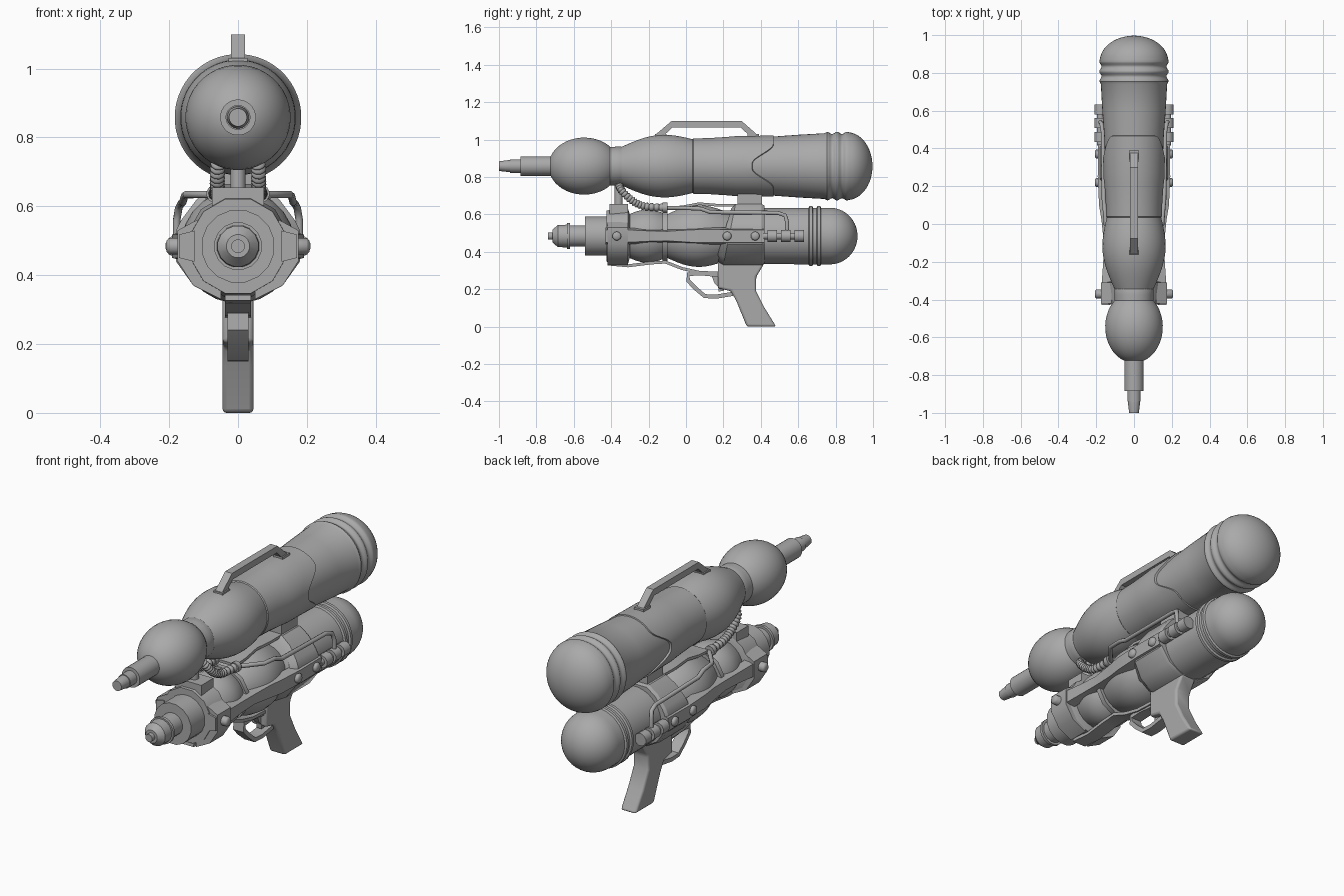
import bpy, bmesh, math
from mathutils import Vector

cube = bpy.data.objects.get("Cube")
if cube:
    bpy.data.objects.remove(cube, do_unlink=True)

grey = bpy.data.materials.new("plain grey")
grey.use_nodes = True
grey.diffuse_color = (0.4, 0.4, 0.4, 1)
grey.node_tree.nodes["Principled BSDF"].inputs["Base Color"].default_value = (0.4, 0.4, 0.4, 1)
TANK_Z, BODY_Z = 0.858, 0.484


def finish(name, bm, angle):
    bmesh.ops.recalc_face_normals(bm, faces=bm.faces)
    mesh = bpy.data.meshes.new(name)
    bm.to_mesh(mesh)
    bm.free()
    mesh.materials.append(grey)
    mesh.shade_smooth()
    mesh.set_sharp_from_angle(angle=math.radians(angle))
    obj = bpy.data.objects.new(name, mesh)
    bpy.context.collection.objects.link(obj)
    return obj


def loft(name, sections, angle=35, caps=True):
    """Skin a row of equal-sized closed sections."""
    bm = bmesh.new()
    rings = [[bm.verts.new(p) for p in s] for s in sections]
    n = len(rings[0])
    for a, b in zip(rings, rings[1:]):
        for i in range(n):
            bm.faces.new((a[i], a[(i + 1) % n], b[(i + 1) % n], b[i]))
    if caps:
        bm.faces.new(rings[0])
        bm.faces.new(rings[-1])
    return finish(name, bm, angle)


def lathe(name, profile, z, segs=40, shift=None, caps=True):
    """Turn (y, radius) pairs about a line along y."""
    sections = []
    for y, r in profile:
        ring = []
        for i in range(segs):
            a = math.tau * (i + 0.5) / segs
            dy = shift(a, y) if shift else 0
            ring.append((r * math.sin(a), y + dy, z + r * math.cos(a)))
        sections.append(ring)
    return loft(name, sections, caps=caps)


def bulge(y0, y1, r0, r1, rise, n=14):
    return [(y0 + (y1 - y0) * t, r0 + (r1 - r0) * t + rise * math.sin(math.pi * t))
            for t in [i / n for i in range(n + 1)]]


def ball(yc, half, r, start, end, n=16):
    """Profile of an ellipse between two angles measured from the front."""
    angles = [math.radians(start + (end - start) * i / n) for i in range(n + 1)]
    return [(yc - half * math.cos(a), r * math.sin(a)) for a in angles]


def prism(name, outline, half, bevel=0.0):
    """Extrude a (y, z) outline across x."""
    obj = loft(name, [[(x, y, z) for y, z in outline] for x in (-half, half)])
    if bevel:
        mod = obj.modifiers.new("Soft edges", "BEVEL")
        mod.width, mod.segments = bevel, 3
    return obj


def strip(name, path, half, thick):
    """Flat bar following a (y, z) path."""
    pts = [Vector(p) for p in path]
    outer, inner = [], []
    for i, p in enumerate(pts):
        d = (pts[min(i + 1, len(pts) - 1)] - pts[max(i - 1, 0)]).normalized()
        side = Vector((-d.y, d.x)) * thick / 2
        outer.append(p + side)
        inner.append(p - side)
    return prism(name, outer + inner[::-1], half)


def box(name, x, y, z):
    return loft(name, [[(x[0], v, z[0]), (x[1], v, z[0]), (x[1], v, z[1]), (x[0], v, z[1])] for v in y])


def smooth_path(points, n):
    """Catmull-Rom curve through the points."""
    p = [Vector(q) for q in points]
    p = [p[0]] + p + [p[-1]]
    out = []
    for a, b, c, d in zip(p, p[1:], p[2:], p[3:]):
        for t in [i / n for i in range(n)]:
            out.append(0.5 * (2 * b + (c - a) * t + (2 * a - 5 * b + 4 * c - d) * t ** 2
                              + (3 * b - a - 3 * c + d) * t ** 3))
    return out + [p[-1]]


def tube(name, path, radius, segs=10):
    """Round tube; radius may be a function of the ring number."""
    sections = []
    for i, p in enumerate(path):
        d = (path[min(i + 1, len(path) - 1)] - path[max(i - 1, 0)]).normalized()
        u = d.cross(Vector((1, 0.13, 0.21))).normalized()
        v = d.cross(u)
        r = radius(i) if callable(radius) else radius
        sections.append([p + r * (math.cos(math.tau * k / segs) * u + math.sin(math.tau * k / segs) * v)
                         for k in range(segs)])
    return loft(name, sections, 60)


# Upper tank: nozzle, front ball, middle bulb and ribbed rear bottle
lathe("tank_nozzle", [(-1, .02), (-1, .026), (-.95, .032), (-.94, .032), (-.94, .036), (-.885, .036),
                      (-.885, .052), (-.72, .052)], TANK_Z, 24)
lathe("front_ball", ball(-.545, .19, .153, 12, 142), TANK_Z)
lathe("tank_neck", [(-.405, .103), (-.375, .104), (-.345, .104), (-.335, .1), (-.32, .1)], TANK_Z)
lathe("middle_bulb", bulge(-.345, .04, .103, .143, .043), TANK_Z)
ribs = [(.755 + .105 * t, .178 + .006 * math.cos(t * 4 * math.pi)) for t in [i / 20 for i in range(21)]]
lathe("rear_bottle", [(.03, .143), (.22, .149), (.45, .157), (.6, .168), (.74, .176)] + ribs
      + ball(.86, .137, .182, 90, 177)[1:], TANK_Z, 48)


# Sleeve with a scalloped rear edge
def scallop(a, y):
    t = min((y - .03) / .32, 1)
    s = min(max((abs(math.cos(a)) - .08) / .65, 0), 1)
    return t ** 3 * .115 * s * s * (3 - 2 * s)


lathe("tank_sleeve", [(.03, .14), (.04, .148), (.12, .15), (.2, .156), (.24, .161), (.3, .162), (.352, .164),
                      (.356, .15)], TANK_Z, 64, scallop, False)

# Carry handle
strip("carry_handle", [(-.15, 1.015), (-.075, 1.082), (.295, 1.082), (.385, 1.0)], .02, .034)
for end, y in (("front", -.135), ("rear", .36)):
    box(end + "_handle_foot", (-.027, .027), (y - .03, y + .03), (.98, 1.03))

# Lower barrel: nozzle, front housing, two pressure bulbs and rear chamber
lathe("barrel_nozzle", [(-.737, .012), (-.737, .02), (-.715, .02), (-.715, .034), (-.685, .06), (-.635, .062),
                        (-.635, .07), (-.62, .07), (-.62, .058), (-.54, .058), (-.54, .107),
                        (-.42, .107)], BODY_Z, 16)
lathe("front_housing", [(-.425, .12), (-.425, .142), (-.31, .152), (-.3, .12)], BODY_Z, 12)
lathe("front_bulb", bulge(-.31, -.09, .115, .108, .032), BODY_Z, 24)
lathe("rear_bulb", bulge(-.12, .24, .108, .12, .052), BODY_Z, 24)
lathe("clamp_ring", [(-.125, .1), (-.125, .138), (-.1, .138), (-.1, .1)], BODY_Z, 12)
lathe("rear_chamber", [(.38, .15), (.655, .152), (.66, .161), (.675, .161), (.68, .152), (.698, .152),
                       (.703, .161), (.718, .161), (.723, .152)] + ball(.77, .147, .152, 90, 177), BODY_Z, 32)

# Receiver block with the grip below it
half_ring = [(.07, .655), (.12, .62), (.165, .56), (.18, .53), (.18, .44), (.13, .37), (.055, .33)]
full_ring = half_ring + [(-x, z) for x, z in reversed(half_ring)]


def receiver_ring(y, scale, lean):
    return [(x * scale, y + lean * (z - .33), BODY_Z + (z - BODY_Z) * scale) for x, z in full_ring]


loft("receiver", [receiver_ring(.16, .85, .25), receiver_ring(.2, 1, .2), receiver_ring(.405, 1, 0),
                  receiver_ring(.42, .95, 0)], 30)
prism("grip", [(.17, .36), (.17, .205), (.24, .19), (.27, .135), (.325, 0), (.482, 0), (.42, .1), (.375, .19),
               (.375, .265), (.42, .34)], .045, .012)
strip("trigger_guard", [(.18, .275), (.08, .285), (.012, .28), (.012, .245), (.05, .205), (.1, .163), (.16, .16),
                        (.25, .175)], .03, .022)
strip("trigger", [(.15, .28), (.165, .24), (.185, .22), (.19, .19)], .015, .03)

# Struts above and below the bulbs
strip("lower_strut", [(-.42, .335), (-.31, .325), (-.19, .34), (-.11, .345), (-.02, .31), (.07, .29),
                      (.18, .285)], .038, .016)
strip("upper_strut", [(-.1, .635), (-.02, .64), (.07, .657), (.18, .648), (.3, .65)], .06, .014)

# Posts joining the tank and barrel
box("rear_post", (-.06, .06), (.275, .405), (.63, .74))
box("front_post", (-.075, .075), (-.41, -.31), (.5, .655))
tube("valve_post", [Vector((0, -.36, .62)), Vector((0, -.36, .79))], .022, 16)

# Parts repeated on both sides
for s, side in ((1, "left"), (-1, "right")):
    rail = [(-.43, .172, .045), (-.3, .17, .044), (-.2, .163, .037), (-.1, .16, .034), (.02, .172, .044),
            (.1, .185, .047), (.25, .192, .045), (.42, .19, .045)]
    loft(side + "_rail", [[(s * (x - .045), y, BODY_Z - h), (s * x, y, BODY_Z - h * .75),
                           (s * x, y, BODY_Z + h * .75), (s * (x - .045), y, BODY_Z + h)]
                          for y, x, h in rail])
    loft(side + "_front_bracket", [[(s * .05, y, .33), (s * .13, y, .37), (s * .175, y, .44), (s * .175, y, .53),
                                    (s * .12, y, .56), (s * .05, y, .5)] for y in (-.42, -.31)])
    # Bolts
    for place, y in (("front", -.37), ("middle", .22), ("rear", .37)):
        path = [Vector((s * x, y, BODY_Z)) for x in (.15, .2, .207)]
        tube(f"{side}_{place}_bolt", path, lambda i: .024 if i < 2 else .016, 12)
    # Stepped connector
    steps = [(.415, .018)]
    for y in (.435, .508, .58):
        steps += [(y, .018), (y, .033), (y + .052, .033), (y + .052, .018)]
    connector = lathe(side + "_connector", steps, BODY_Z, 12)
    connector.location.x = s * .178
    # Ribbed hose and thin pipe
    hose = smooth_path([(s * .02, -.36, .765), (s * .055, -.345, .73), (s * .06, -.29, .675), (s * .06, -.22, .643),
                        (s * .065, -.11, .636)], 14)
    tube(side + "_hose", hose, lambda i: .022 if i % 3 else .016)
    tube(side + "_hose_collar", [Vector((s * .065, y, .636)) for y in (-.125, -.1)], .027, 12)
    pipe = [(.065, -.1, .633), (.1, -.06, .634), (.15, 0, .634), (.155, .08, .63), (.16, .13, .612),
            (.165, .49, .608), (.172, .53, .595), (.178, .54, .56), (.178, .54, .5)]
    tube(side + "_pipe", [Vector((s * x, y, z)) for x, y, z in pipe], .011)
